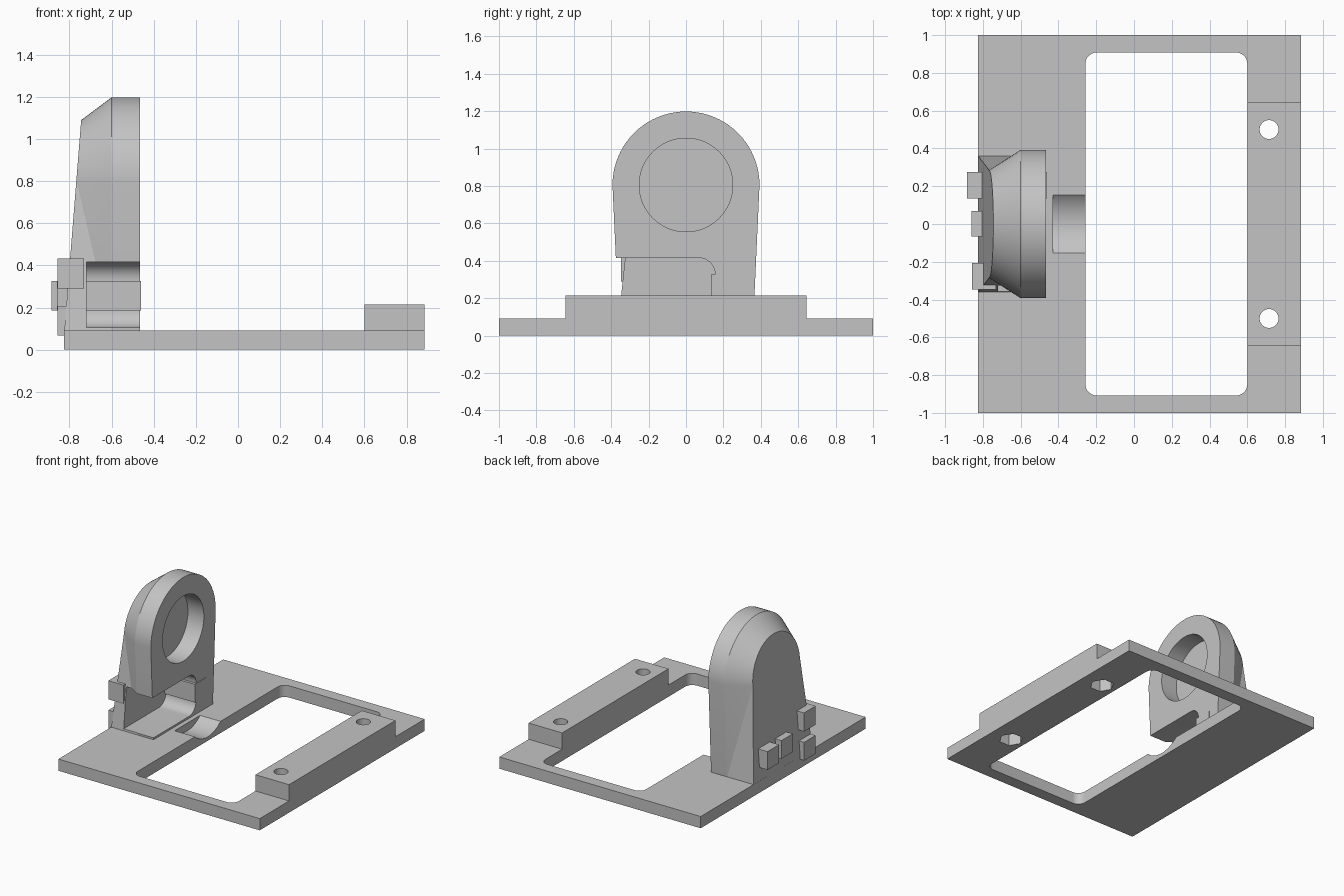
import bpy, bmesh, math
from mathutils import Vector

if "Cube" in bpy.data.objects:
    bpy.data.objects.remove(bpy.data.objects["Cube"])

grey = bpy.data.materials.new("light_grey_plastic")
grey.diffuse_color = (0.55, 0.55, 0.55, 1)
grey.use_nodes = True
grey.node_tree.nodes["Principled BSDF"].inputs["Base Color"].default_value = grey.diffuse_color


def make(name, rings):
    """Closed solid lofted through rings of equal point count."""
    bm = bmesh.new()
    vs = [[bm.verts.new(p) for p in ring] for ring in rings]
    n = len(vs[0])
    bm.faces.new(vs[0])
    bm.faces.new(vs[-1])
    for a, b in zip(vs, vs[1:]):
        for i in range(n):
            j = (i + 1) % n
            quad = [a[i], a[j], b[j], b[i]]
            p = [v.co for v in quad]
            normal = (p[1] - p[0]).cross(p[3] - p[0])
            if abs(normal.normalized().dot(p[2] - p[0])) < 1e-4:
                bm.faces.new(quad)
            elif p[0].y > 0:      # crease runs from arc start to back corner
                bm.faces.new((a[i], a[j], b[i]))
                bm.faces.new((a[j], b[j], b[i]))
            else:
                bm.faces.new((a[i], a[j], b[j]))
                bm.faces.new((a[i], b[j], b[i]))
    bmesh.ops.recalc_face_normals(bm, faces=bm.faces)
    me = bpy.data.meshes.new(name)
    bm.to_mesh(me)
    bm.free()
    me.materials.append(grey)
    ob = bpy.data.objects.new(name, me)
    bpy.context.collection.objects.link(ob)
    return ob


def prism_z(name, pts, z0, z1):
    return make(name, [[Vector((x, y, z)) for x, y in pts] for z in (z0, z1)])


def prism_x(name, pts, x0, x1):
    return make(name, [[Vector((x, y, z)) for y, z in pts] for x in (x0, x1)])


def arc(cx, cy, r, a0, a1, n):
    steps = [math.radians(a0 + (a1 - a0) * i / n) for i in range(n + 1)]
    return [(cx + r * math.cos(a), cy + r * math.sin(a)) for a in steps]


def circle(cx, cy, r, n):
    return arc(cx, cy, r, 0, 360, n)[:-1]


def rect(x0, x1, y0, y1):
    return [(x0, y0), (x1, y0), (x1, y1), (x0, y1)]


def rounded(x0, x1, y0, y1, r):
    return (arc(x1 - r, y1 - r, r, 0, 90, 8) + arc(x0 + r, y1 - r, r, 90, 180, 8)
            + arc(x0 + r, y0 + r, r, 180, 270, 8) + arc(x1 - r, y0 + r, r, 270, 360, 8))


def boolean(target, tool, op='DIFFERENCE'):
    mod = target.modifiers.new("bool", 'BOOLEAN')
    mod.operation = op
    mod.solver = 'EXACT'
    mod.object = tool
    bpy.context.view_layer.objects.active = target
    bpy.ops.object.modifier_apply(modifier=mod.name)
    bpy.data.objects.remove(tool, do_unlink=True)


def smooth(ob):
    bpy.ops.object.select_all(action='DESELECT')
    ob.select_set(True)
    bpy.context.view_layer.objects.active = ob
    bpy.ops.object.shade_smooth_by_angle(angle=math.radians(25))


# Base frame with raised mounting rail
base = prism_z("base_frame", rect(-0.825, 0.885, -1, 1), 0, 0.09)
boolean(base, prism_z("rail", rect(0.60, 0.885, -0.645, 0.645), 0.0, 0.215), 'UNION')
boolean(base, prism_z("window", rounded(-0.257, 0.60, -0.908, 0.908, 0.06), -0.1, 0.09 + 0.2))

# Screw holes with hexagonal nut pockets underneath
for y in (-0.5, 0.5):
    boolean(base, prism_z("hole", circle(0.715, y, 0.05, 32), -0.1, 0.4))
    boolean(base, prism_z("nut_pocket", circle(0.715, y, 0.085, 6), -0.1, 0.09))

# Round motor clearance groove beside the tower
boolean(base, prism_x("groove", circle(0, 0.26, 0.23, 64), -0.43, -0.2))
smooth(base)


# Tower: arched front slab, tapering to a sloped back face
def arch(r, half):
    return [(-half, 0.085)] + arc(0, 0.805, r, 180, 0, 40) + [(half, 0.085)]


front = arch(0.393, 0.36)
back = arch(0.285, 0.36)
rings = [[Vector((x, y, z)) for y, z in front] for x in (-0.465, -0.60)]
rings.append([Vector((-0.825 + 0.08 * (z - 0.085), y, z)) for y, z in back])
tower = make("tower", rings)

# Round recess in the tower face
boolean(tower, prism_x("recess", circle(0, 0.805, 0.25, 64), -0.60, -0.3))

# Motor bay open to the front and right, with rounded inner corners
bay = ([(-0.7, 0.105)] + arc(0.07, 0.19, 0.085, -90, 0, 10)
       + arc(0.07, 0.33, 0.085, 0, 90, 10) + [(-0.7, 0.415)])
boolean(tower, prism_x("bay", bay, -0.72, -0.3))
smooth(tower)

# Small square blocks passing through the back wall: x range, y range, z range
blocks = {
    "long_wire_block": (-0.885, -0.46, 0.135, 0.275, 0.187, 0.327),
    "middle_block": (-0.86, -0.73, -0.067, 0.07, 0.187, 0.327),
    "upper_side_block": (-0.858, -0.73, -0.347, -0.207, 0.29, 0.433),
    "lower_side_block": (-0.858, -0.73, -0.347, -0.207, 0.067, 0.207),
}
for name, (x0, x1, y0, y1, z0, z1) in blocks.items():
    prism_x(name, rect(y0, y1, z0, z1), x0, x1)
